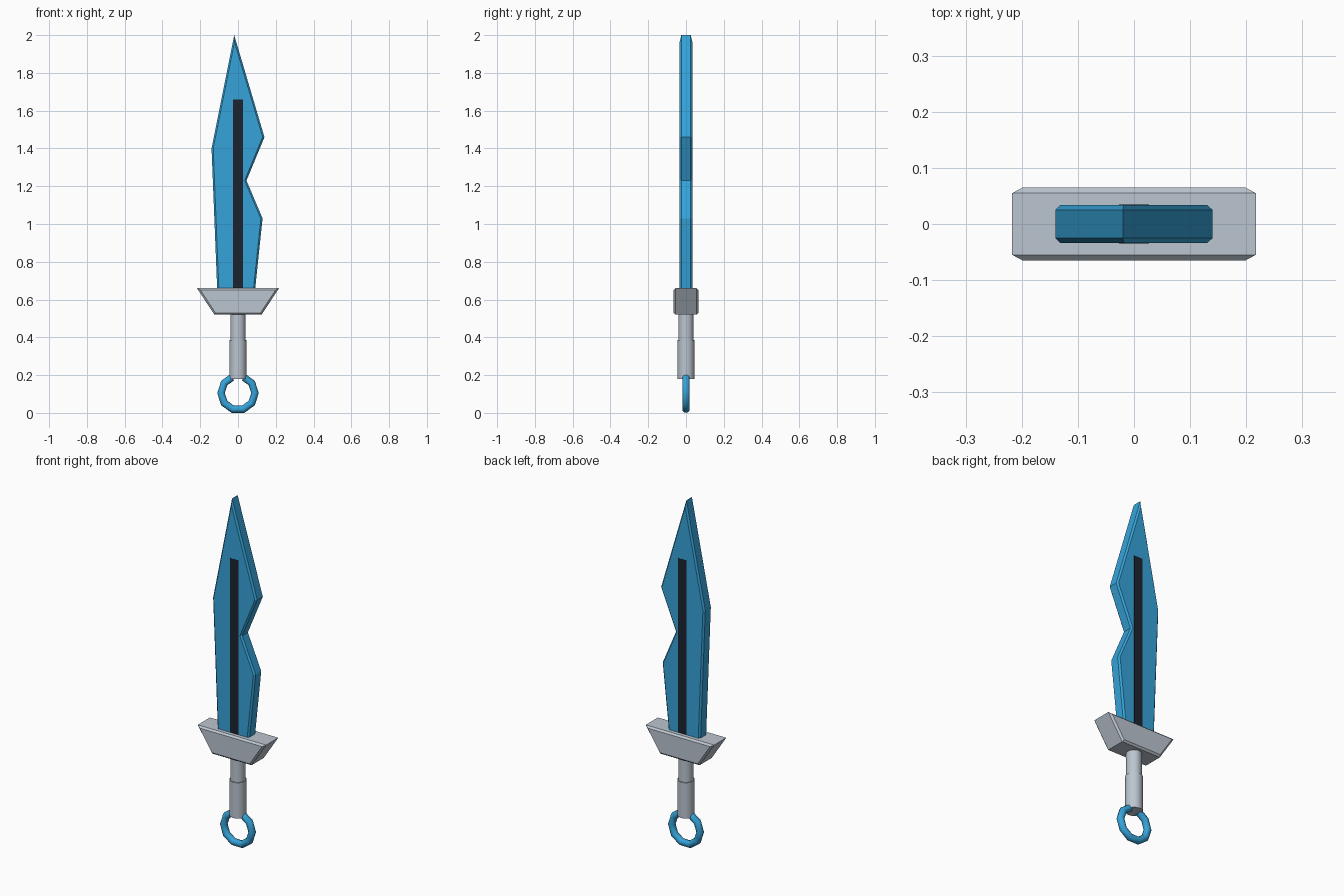
import bpy
import bmesh
from math import radians

default = bpy.data.objects.get("Cube")
if default:
    bpy.data.objects.remove(default, do_unlink=True)


def material(name, rgb):
    mat = bpy.data.materials.new(name)
    mat.use_nodes = True
    colour = (*rgb, 1)
    mat.diffuse_color = colour
    mat.node_tree.nodes["Principled BSDF"].inputs["Base Color"].default_value = colour
    return mat


blue = material("blade blue", (0.037, 0.37, 0.70))
grey = material("steel grey", (0.50, 0.56, 0.63))
dark = material("dark groove", (0.012, 0.017, 0.03))


def slab(name, outline, half_depth, mat, chamfer=0):
    """Extrude an x-z outline along y and chamfer only its front and back rims."""
    bm = bmesh.new()
    face = bm.faces.new([bm.verts.new((x, -half_depth, z)) for x, z in outline])
    result = bmesh.ops.extrude_face_region(bm, geom=[face])
    moved = [v for v in result["geom"] if isinstance(v, bmesh.types.BMVert)]
    bmesh.ops.translate(bm, verts=moved, vec=(0, 2 * half_depth, 0))
    bmesh.ops.recalc_face_normals(bm, faces=bm.faces)
    if chamfer:
        rims = [e for e in bm.edges if abs(e.verts[0].co.y - e.verts[1].co.y) < 1e-5]
        bmesh.ops.bevel(bm, geom=rims, offset=chamfer, segments=1,
                        profile=0.5, affect="EDGES", clamp_overlap=True)
    mesh = bpy.data.meshes.new(name)
    bm.to_mesh(mesh)
    bm.free()
    mesh.materials.append(mat)
    obj = bpy.data.objects.new(name, mesh)
    bpy.context.collection.objects.link(obj)
    return obj


def rod(name, radius, bottom, top):
    bpy.ops.mesh.primitive_cylinder_add(vertices=24, radius=radius, depth=top - bottom,
                                        location=(0, 0, (bottom + top) / 2))
    obj = bpy.context.object
    obj.name = name
    obj.data.materials.append(grey)
    bpy.ops.object.shade_smooth_by_angle(angle=radians(35))


# Notched blade, with a dark groove strip showing on both flats
slab("blade", [(-0.108, 0.6), (-0.14, 1.4), (-0.02, 2.0), (0.14, 1.46),
               (0.045, 1.23), (0.13, 1.03), (0.085, 0.6)], 0.034, blue, 0.009)
slab("blade_groove", [(-0.027, 0.62), (-0.027, 1.66), (0.027, 1.66), (0.027, 0.62)],
     0.0348, dark)

# Tapered crossguard
slab("guard", [(-0.125, 0.52), (-0.217, 0.66), (0.217, 0.66), (0.125, 0.52)],
     0.065, grey, 0.01)

# Grip, slightly thicker towards the pommel
rod("grip_upper", 0.04, 0.3, 0.54)
rod("grip_lower", 0.045, 0.18, 0.385)

# Pommel ring, open where it meets the grip
bpy.ops.mesh.primitive_torus_add(major_segments=10, minor_segments=10,
                                 major_radius=0.09, minor_radius=0.02,
                                 location=(0, 0, 0.105), rotation=(radians(90), 0, 0))
ring = bpy.context.object
ring.name = "pommel_ring"
bpy.ops.object.transform_apply(location=True, rotation=True, scale=True)
bm = bmesh.new()
bm.from_mesh(ring.data)
top_faces = [f for f in bm.faces
             if f.calc_center_median().z > 0.105 and abs(f.calc_center_median().x) < 0.01]
bmesh.ops.delete(bm, geom=top_faces, context="FACES")
bmesh.ops.holes_fill(bm, edges=[e for e in bm.edges if e.is_boundary], sides=0)
bm.to_mesh(ring.data)
bm.free()
ring.data.materials.append(blue)
bpy.ops.object.shade_smooth_by_angle(angle=radians(40))
